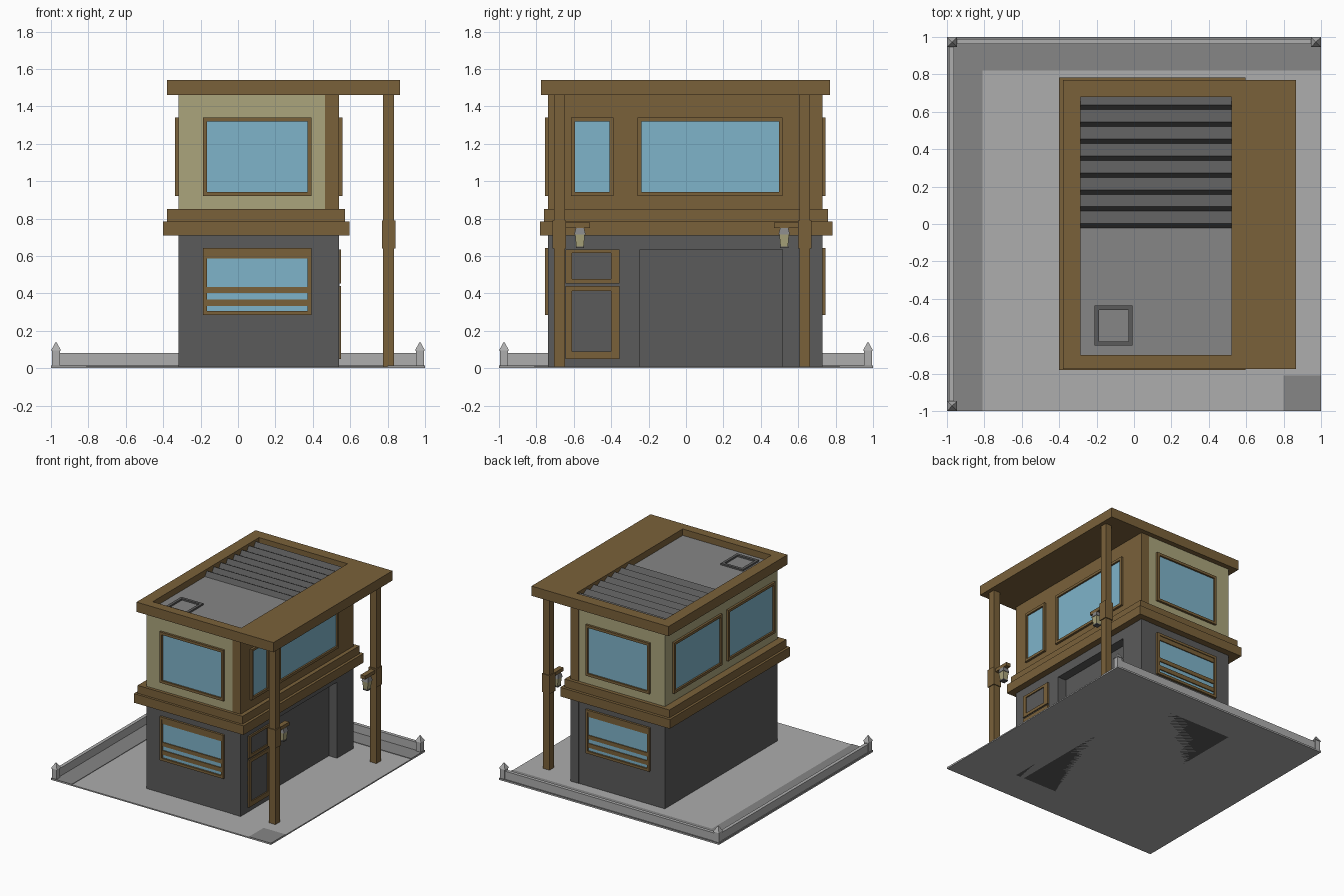
import bpy, bmesh

if "Cube" in bpy.data.objects:
    bpy.data.objects.remove(bpy.data.objects["Cube"])

def mat(name, r, g, b):
    m = bpy.data.materials.new(name)
    m.diffuse_color = [((c / 255 + 0.055) / 1.055) ** 2.4 for c in (r, g, b)] + [1]
    m.use_nodes = True
    m.node_tree.nodes["Principled BSDF"].inputs["Base Color"].default_value = m.diffuse_color
    return m

BROWN = mat("brown_wood", 122, 97, 58)
CREAM = mat("cream_plaster", 171, 165, 124)
GLASS = mat("blue_glass", 127, 180, 202)
DARK = mat("dark_grey", 91, 91, 91)
MID = mat("mid_grey", 134, 134, 134)
LIGHT = mat("light_grey", 173, 173, 173)

def finish(name, verts, faces, m):
    bm = bmesh.new()
    vs = [bm.verts.new(v) for v in verts]
    for f in faces:
        bm.faces.new([vs[i] for i in f])
    bmesh.ops.recalc_face_normals(bm, faces=bm.faces)
    me = bpy.data.meshes.new(name)
    bm.to_mesh(me)
    bm.free()
    me.materials.append(m)
    ob = bpy.data.objects.new(name, me)
    bpy.context.collection.objects.link(ob)
    return ob

def taper(name, cx, cy, r0, r1, z0, z1, m):
    """Square block whose half width goes from r0 to r1 (r1 = 0 is a pyramid)."""
    c = [(-1, -1), (1, -1), (1, 1), (-1, 1)]
    lo = [(cx + a * r0, cy + b * r0, z0) for a, b in c]
    sides = range(4)
    if r1 == 0:
        return finish(name, lo + [(cx, cy, z1)],
                      [(0, 1, 2, 3)] + [(i, (i + 1) % 4, 4) for i in sides], m)
    hi = [(cx + a * r1, cy + b * r1, z1) for a, b in c]
    return finish(name, lo + hi, [(0, 1, 2, 3), (4, 5, 6, 7)] +
                  [(i, (i + 1) % 4, (i + 1) % 4 + 4, i + 4) for i in sides], m)

def box(name, x0, x1, y0, y1, z0, z1, m):
    v = [(x, y, z) for z in (z0, z1) for x, y in ((x0, y0), (x1, y0), (x1, y1), (x0, y1))]
    return finish(name, v, [(0, 1, 2, 3), (4, 5, 6, 7)] +
                  [(i, (i + 1) % 4, (i + 1) % 4 + 4, i + 4) for i in range(4)], m)

def place(axis, u, v, d):
    return [(d, u, v), (u, d, v), (u, v, d)][axis]

def slab(name, axis, r, d0, d1, m):
    a, b = place(axis, r[0], r[2], min(d0, d1)), place(axis, r[1], r[3], max(d0, d1))
    return box(name, a[0], b[0], a[1], b[1], a[2], b[2], m)

def ring(name, axis, o, i, d0, d1, m):
    """Rectangular frame; o and i are the outer and inner (u0, u1, v0, v1)."""
    v = []
    for d in (d0, d1):
        for r in (o, i):
            v += [place(axis, r[a], r[b], d) for a, b in ((0, 2), (1, 2), (1, 3), (0, 3))]
    f = []
    for k in range(4):
        n = (k + 1) % 4
        f += [(k, n, n + 4, k + 4), (k + 8, n + 8, n + 12, k + 12),
              (k, n, n + 8, k + 8), (k + 4, n + 4, n + 12, k + 12)]
    return finish(name, v, f, m)

def window(name, axis, wall, sign, r, bars=()):
    t = 0.021
    inner = (r[0] + t, r[1] - t, r[2] + t, r[3] - t)
    ring(name + "_frame", axis, r, inner, wall, wall + sign * 0.018, BROWN)
    slab(name + "_glass", axis, inner, wall, wall + sign * 0.004, GLASS)
    for z0, z1 in bars:
        slab(name + "_bar", axis, (inner[0], inner[1], z0, z1), wall, wall + sign * 0.012, BROWN)

# ground, painted verge and corner patch
box("ground_plate", -1, 1, -1, 1, 0, 0.010, LIGHT)
box("left_verge", -1, -0.81, -1, 1, 0.010, 0.014, MID)
box("back_verge", -0.81, 1, 0.82, 1, 0.010, 0.014, MID)
box("corner_patch", 0.8, 1, -1, -0.81, 0.010, 0.014, MID)

# boundary walls and their posts
box("left_boundary_wall", -0.99, -0.962, -0.97, 0.97, 0.01, 0.08, LIGHT)
box("back_boundary_wall", -0.97, 0.97, 0.962, 0.99, 0.01, 0.08, LIGHT)
for x, y in ((-0.973, -0.973), (-0.973, 0.973), (0.973, 0.973)):
    taper("boundary_post", x, y, 0.022, 0.022, 0.01, 0.10, LIGHT)
    taper("boundary_post_cap", x, y, 0.027, 0, 0.095, 0.143, LIGHT)

X0, XM, X1, Y0, Y1 = -0.318, 0.465, 0.54, -0.735, 0.728

# ground floor with the garage recess on the right
box("lower_storey", X0, XM, Y0, Y1, 0, 0.72, DARK)
box("door_wall", XM, X1, Y0 - 0.003, -0.245, 0, 0.72, DARK)
box("garage_pillar", XM, X1, 0.515, Y1 + 0.003, 0, 0.72, DARK)
box("garage_lintel", XM, X1, -0.245, 0.515, 0.635, 0.72, DARK)

# two-part side door
slab("door_panel", 0, (-0.645, -0.355, 0.05, 0.635), X1, X1 + 0.003, DARK)
ring("door_lower_leaf", 0, (-0.645, -0.355, 0.05, 0.44), (-0.61, -0.40, 0.09, 0.412),
     X1, X1 + 0.012, BROWN)
ring("door_upper_leaf", 0, (-0.645, -0.355, 0.453, 0.635), (-0.61, -0.40, 0.478, 0.615),
     X1, X1 + 0.012, BROWN)

# bands between the storeys
box("lower_band", -0.40, 0.595, -0.78, 0.782, 0.71, 0.785, BROWN)
box("upper_band", -0.38, 0.573, -0.76, 0.758, 0.785, 0.85, BROWN)

# upper storey
box("upper_storey", X0, XM, Y0, Y1, 0.85, 1.47, CREAM)
box("upper_right_wall", XM, X1, Y0 - 0.003, Y1 + 0.003, 0.85, 1.47, BROWN)

# windows
for wall, sign, side in ((Y0, -1, "front"), (Y1, 1, "back")):
    window(side + "_upper_window", 1, wall, sign, (-0.187, 0.393, 0.922, 1.34))
    window(side + "_lower_window", 1, wall, sign, (-0.187, 0.393, 0.285, 0.643),
           ((0.586, 0.622), (0.403, 0.435), (0.333, 0.368)))
for a, b in ((0.005, 0.63), (-0.685, -0.07)):
    window("left_window", 0, X0, -1, (a, b, 0.922, 1.34))
for a, b in ((-0.615, -0.387), (-0.26, 0.517)):
    window("right_window", 0, X1, 1, (a, b, 0.922, 1.34))

# roof frame, panel and hatch
ring("roof_frame", 2, (-0.38, 0.865, -0.775, 0.77), (-0.285, 0.52, -0.70, 0.68),
     1.46, 1.54, BROWN)
box("roof_panel", -0.285, 0.52, -0.70, 0.68, 1.461, 1.487, MID)
ring("roof_hatch_frame", 2, (-0.21, -0.008, -0.65, -0.437), (-0.187, -0.03, -0.627, -0.46),
     1.487, 1.50, DARK)

# sawtooth roof slats
for k in range(8):
    y = -0.022 + k * 0.0905
    e = min(y + 0.0905, 0.68)
    prof = [(y, 1.487), (y + 0.024, 1.525), (e, 1.489), (e, 1.487)]
    v = [(x, a, z) for x in (-0.285, 0.52) for a, z in prof]
    finish("roof_slat", v, [(0, 1, 2, 3), (4, 5, 6, 7)] +
           [(i, (i + 1) % 4, (i + 1) % 4 + 4, i + 4) for i in range(4)], DARK)

# porch posts with brackets and lanterns
for y, s in ((-0.677, 1), (0.635, -1)):
    x = 0.805
    taper("porch_post", x, y, 0.029, 0.029, 0, 1.46, BROWN)
    taper("porch_post_collar", x, y, 0.036, 0.036, 0.64, 0.79, BROWN)
    a, b = sorted((y, y + s * 0.165))
    box("lantern_bracket", x - 0.02, x + 0.02, a, b, 0.75, 0.778, BROWN)
    ly = y + s * 0.11
    taper("lantern_cap", x, ly, 0.03, 0.022, 0.715, 0.75, MID)
    taper("lantern_glass", x, ly, 0.02, 0.026, 0.652, 0.715, CREAM)
    taper("lantern_base", x, ly, 0.022, 0.022, 0.642, 0.652, DARK)
